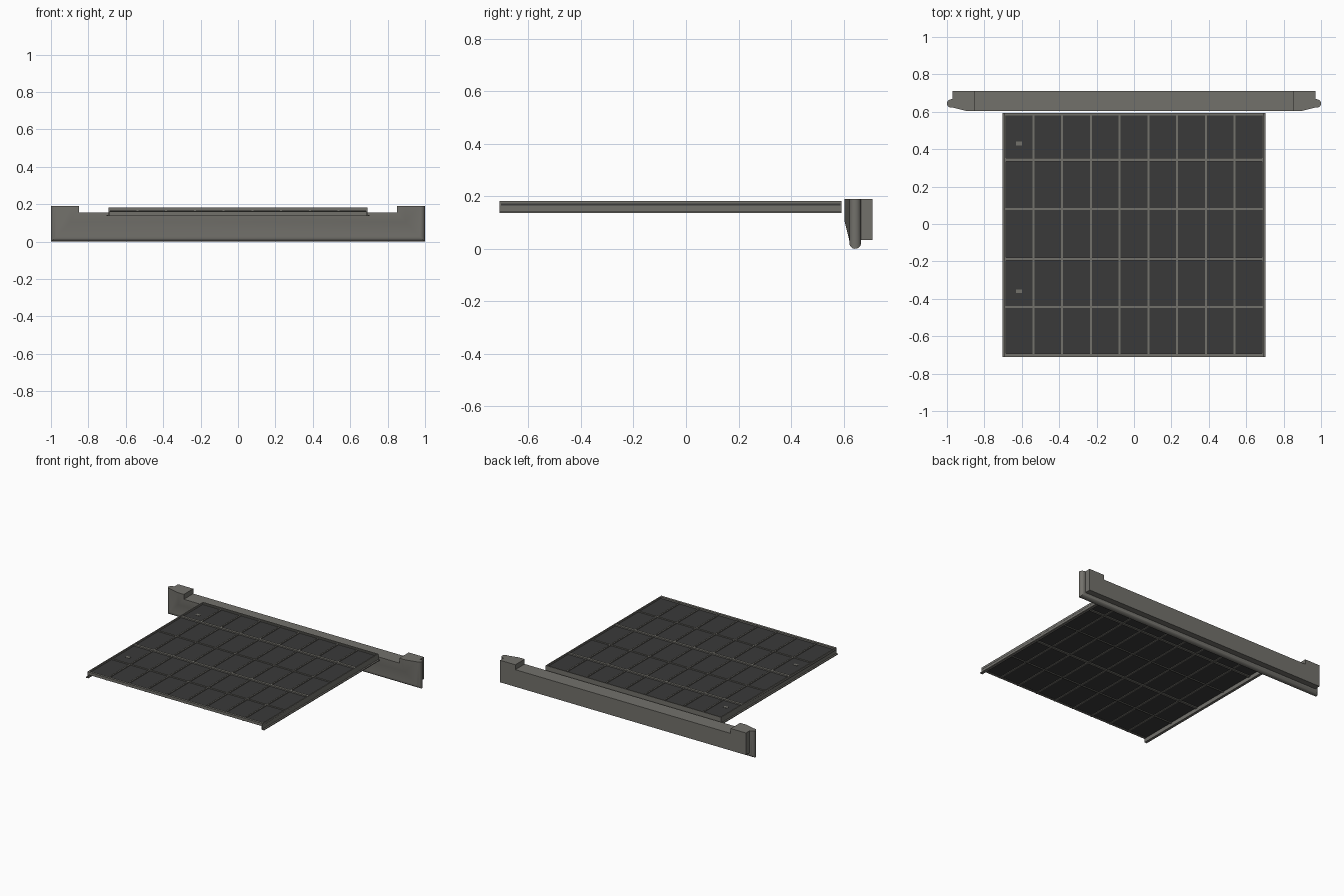
import bpy, bmesh, math

if "Cube" in bpy.data.objects:
    bpy.data.objects.remove(bpy.data.objects["Cube"])


def material(name, rgb):
    m = bpy.data.materials.new(name)
    m.diffuse_color = (*rgb, 1)
    m.use_nodes = True
    m.node_tree.nodes["Principled BSDF"].inputs["Base Color"].default_value = m.diffuse_color
    return m


FRAME = material("warm_grey_metal", (0.17, 0.165, 0.148))
PANEL = material("charcoal_panel", (0.042, 0.042, 0.042))


def finish(name, bm, mat):
    bmesh.ops.recalc_face_normals(bm, faces=bm.faces)
    me = bpy.data.meshes.new(name)
    bm.to_mesh(me)
    bm.free()
    me.materials.append(mat)
    ob = bpy.data.objects.new(name, me)
    bpy.context.collection.objects.link(ob)
    return ob


def boxes(name, ranges, mat):
    """One object from boxes given as (x0, x1, y0, y1, z0, z1)."""
    bm = bmesh.new()
    for x0, x1, y0, y1, z0, z1 in ranges:
        vs = bmesh.ops.create_cube(bm, size=1)["verts"]
        for v in vs:
            v.co = ((x0 + x1) / 2 + v.co.x * (x1 - x0),
                    (y0 + y1) / 2 + v.co.y * (y1 - y0),
                    (z0 + z1) / 2 + v.co.z * (z1 - z0))
    return finish(name, bm, mat)


# --- tray -----------------------------------------------------------------
X, YF, YB = 0.692, -0.71, 0.593
cols = [-X + 2 * X * i / 9 for i in range(10)]
wide, narrow = (0.343, -0.187), (0.08, -0.444)

# Dark sheet, visible from above and below
boxes("tray_sheet", [(-X, X, YF + 0.005, YB - 0.005, 0.165, 0.172)], PANEL)

# Side rails: upright web with a narrow outward foot
for s, side in ((-1, "left"), (1, "right")):
    a, b = sorted((s * 0.684, s * X))
    c, d = sorted((s * X, s * 0.703))
    boxes(side + "_rail", [(a, b, YF, YB, 0.137, 0.183),
                           (c, d, YF, YB, 0.137, 0.143)], FRAME)

# Front and back rails
boxes("front_rail", [(-X, X, YF, YF + 0.017, 0.163, 0.183)], FRAME)
boxes("back_rail", [(-X, X, YB - 0.008, YB, 0.137, 0.183),
                    (-X, X, YB - 0.014, YB - 0.008, 0.160, 0.178)], FRAME)

# Grid dividers
boxes("cross_bars", [(-X, X, y - 0.009, y + 0.009, 0.158, 0.181) for y in wide]
      + [(-X, X, y - 0.005, y + 0.005, 0.160, 0.177) for y in narrow], FRAME)
boxes("long_bars", [(x - 0.005, x + 0.005, YF, YB, 0.161, 0.178)
                    for x in cols[1:-1]], FRAME)

# Small marker plates on the sheet
boxes("marker_plates", [(-0.63, -0.60, y - 0.01, y + 0.01, 0.172, 0.174)
                        for y in (0.43, -0.36)], FRAME)

# --- end beam -------------------------------------------------------------
# Bullet profile (inset from edge, y), mitred round both ends and the bottom
TOP = 0.19
profile = [(0.105, 0.604)]
for i in range(13):
    t = math.radians(195 - 195 * i / 12)
    profile.append((0.023 - 0.023 * math.sin(t), 0.6445 + 0.0225 * math.cos(t)))
profile.append((0.04, 0.667))
bm = bmesh.new()
loops = [[bm.verts.new(p) for p in ((-1 + d, y, TOP), (-1 + d, y, d),
                                    (1 - d, y, d), (1 - d, y, TOP))]
         for d, y in profile]
for a, b in zip(loops, loops[1:]):
    for i in range(3):
        bm.faces.new((a[i], a[i + 1], b[i + 1], b[i]))
bm.faces.new(loops[0])
bm.faces.new(loops[-1])
bm.faces.new([l[0] for l in loops] + [l[3] for l in reversed(loops)])
beam = finish("end_beam", bm, FRAME)
back = boxes("beam_back_plate", [(-0.97, 0.97, 0.667, 0.71, 0.033, TOP)], FRAME)

# Long notch along the top of both beam parts
cutter = boxes("notch_cutter", [(-0.85, 0.85, 0.5, 0.8, 0.155, 0.3)], FRAME)
cutter.hide_render = True
for ob in (beam, back):
    bpy.ops.object.select_all(action="DESELECT")
    bpy.context.view_layer.objects.active = ob
    ob.select_set(True)
    mod = ob.modifiers.new("notch", "BOOLEAN")
    mod.operation, mod.object, mod.solver = "DIFFERENCE", cutter, "EXACT"
    bpy.ops.object.modifier_apply(modifier="notch")
bpy.data.objects.remove(cutter)

# Smooth only the rounded edge of the beam
bpy.ops.object.select_all(action="DESELECT")
bpy.context.view_layer.objects.active = beam
beam.select_set(True)
bpy.ops.object.shade_smooth_by_angle(angle=math.radians(30))
